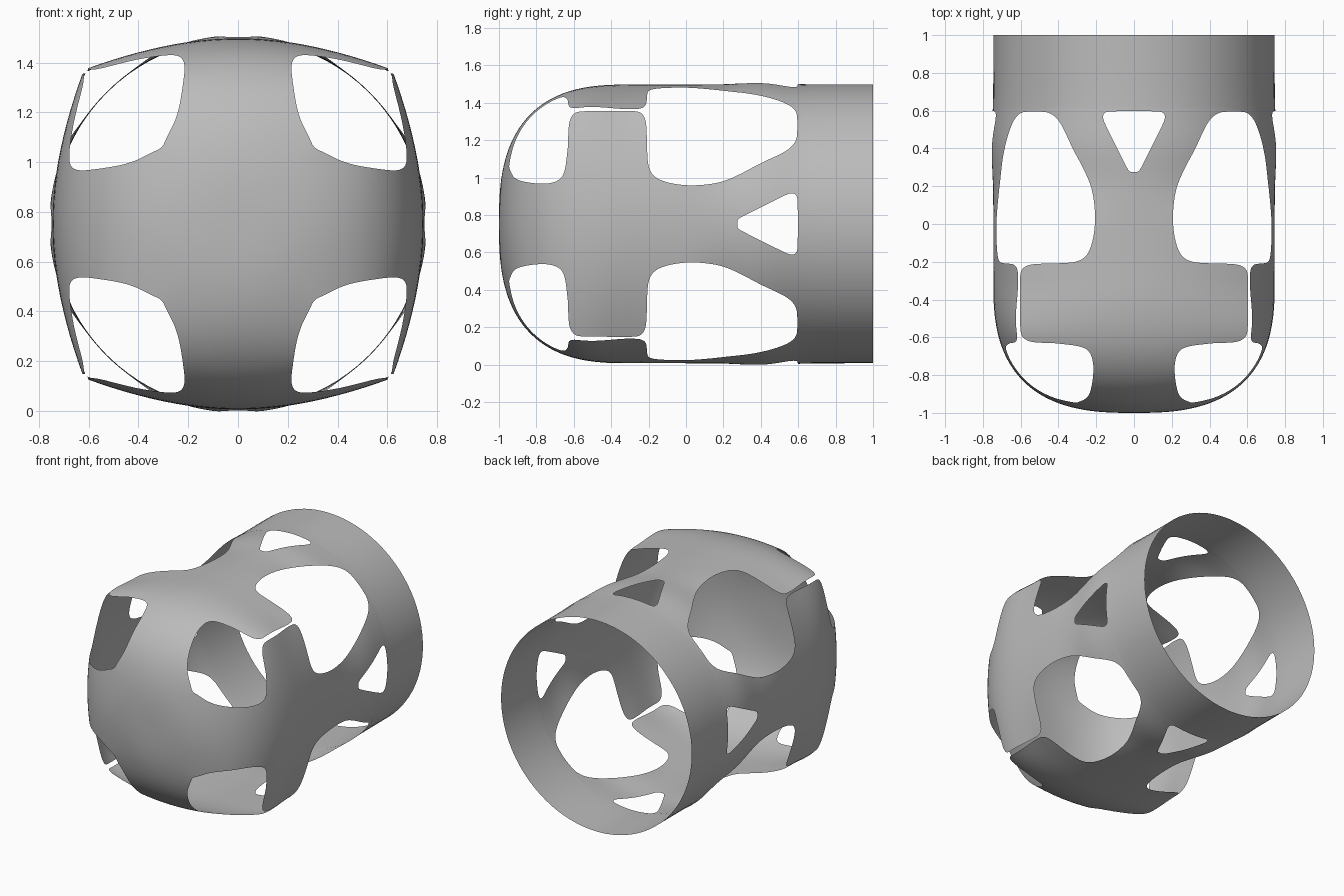
import bpy, bmesh
from math import sqrt, exp, cos, sin, pi
from mathutils import Vector

cube = bpy.data.objects.get("Cube")
if cube:
    bpy.data.objects.remove(cube, do_unlink=True)

RADIUS, AXIS_Z, POWER, COLUMNS = 0.745, 0.752, 2.7, 12
SHOULDER = 0.7063  # where the nose cap turns into the body
WIDE = 0.9  # reaches the seam with the neighbouring panel

# Half-width of one panel along its length: nose, front neck, arm, waist, rear ring
OUTLINE = [(0, WIDE), (.1, WIDE), (.2, WIDE), (.3, WIDE), (.403, WIDE),
           (.405, .304), (.42, .289), (.44, .268), (.46, .252), (.5, .235),
           (.57, .222), (.64, .213), (.675, .22), (.693, .24), (.701, .28),
           (.705, .36), (.709, .5), (.715, .555), (.738, .592), (.775, .603),
           (.9, .603), (1.06, .605), (1.1, .595), (1.122, .56),
           (1.128, .5), (1.13, .38), (1.137, .3), (1.167, .25),
           (1.237, .22), (1.337, .205), (1.437, .208), (1.537, .225),
           (1.637, .27), (1.737, .325), (1.837, .37), (1.89, .4),
           (1.925, .44), (1.935, .49), (1.937, WIDE), (2.338, WIDE)]

# Half-width of the rounded triangular hole
HOLE = [(1.612, 0), (1.614, .025), (1.65, .045), (1.75, .095), (1.84, .14),
        (1.9, .168), (1.932, .155), (1.935, .1), (1.937, 0)]


def rounded(points, passes=2):
    """Cut the corners of a polyline, keeping both ends."""
    for _ in range(passes):
        out = [points[0]]
        for (a, b), (c, d) in zip(points, points[1:]):
            out += [(a * .75 + c * .25, b * .75 + d * .25),
                    (a * .25 + c * .75, b * .25 + d * .75)]
        points = out + [points[-1]]
    return points


def lookup(points, s):
    for (a, b), (c, d) in zip(points, points[1:]):
        if a <= s <= c:
            return b + (d - b) * (s - a) / max(c - a, 1e-9)
    return 0.0


def smooth(a, b, v):
    t = min(max((v - a) / (b - a), 0), 1)
    return t * t * (3 - 2 * t)


def superellipse(v):
    return max(1 - v ** POWER, 0) ** (1 / POWER)


def meridian(s):
    """Length and radius of the shell at a distance along the panel."""
    if s < SHOULDER:
        return -0.3 - 0.7 * superellipse(s / RADIUS), s
    y = s - 1.338
    r = RADIUS * superellipse(max(-0.3 - y, 0) / 0.7)
    return y, r + 0.013 * exp(-((y - 0.42) / 0.15) ** 2)


def height(q, flat, sag):
    """Cross-section, blended from circular to flattened."""
    return (1 - flat) * sqrt(1 - q * q) + flat * (1 - sag * q * q)


def seam(flat, sag):
    q = 0.7
    for _ in range(30):
        q = (q + height(q, flat, sag)) / 2
    return q


# Rows of points across half a panel
outline, hole = rounded(OUTLINE), rounded(HOLE)
rows = []
for s in sorted({round(p[0], 5) for p in outline + hole}):
    y, r = meridian(s)
    flat = smooth(0.25, 0.6, r) * (1 - smooth(-0.05, 0.25, y))
    sag = 0.269 - 0.07 * smooth(0.3, 0.63, -y)
    outer = min(lookup(outline, s), seam(flat, sag) * r)
    inner = lookup(hole, s)
    row = []
    for i in range(COLUMNS + 1):
        x = inner + (outer - inner) * i / COLUMNS
        row.append((x, y, r * height(x / r, flat, sag) if r > 0 else 0))
    rows.append(row)

# Four panels, each mirrored, joined into one thin shell
bm = bmesh.new()
for quarter in range(4):
    c, n = cos(quarter * pi / 2), sin(quarter * pi / 2)
    for side in (1, -1):
        grid = [[bm.verts.new((side * x * c + z * n, y,
                               AXIS_Z + z * c - side * x * n))
                 for x, y, z in row] for row in rows]
        for a, b in zip(grid, grid[1:]):
            for i in range(COLUMNS):
                bm.faces.new((a[i], a[i + 1], b[i + 1], b[i]))
bmesh.ops.remove_doubles(bm, verts=bm.verts, dist=2e-5)
bmesh.ops.dissolve_degenerate(bm, edges=bm.edges, dist=1e-6)

# Turn every face outward
bm.normal_update()
for f in bm.faces:
    m = f.calc_center_median()
    if f.normal.dot(m - Vector((0, max(m.y, -0.3), AXIS_Z))) < 0:
        f.normal_flip()
    f.smooth = True

mesh = bpy.data.meshes.new("shell")
bm.to_mesh(mesh)
bm.free()
shell = bpy.data.objects.new("shell", mesh)
bpy.context.collection.objects.link(shell)

grey = bpy.data.materials.new("plain_grey")
grey.use_nodes = True
grey.diffuse_color = (0.5, 0.5, 0.5, 1)
grey.node_tree.nodes["Principled BSDF"].inputs["Base Color"].default_value = (0.5, 0.5, 0.5, 1)
mesh.materials.append(grey)
